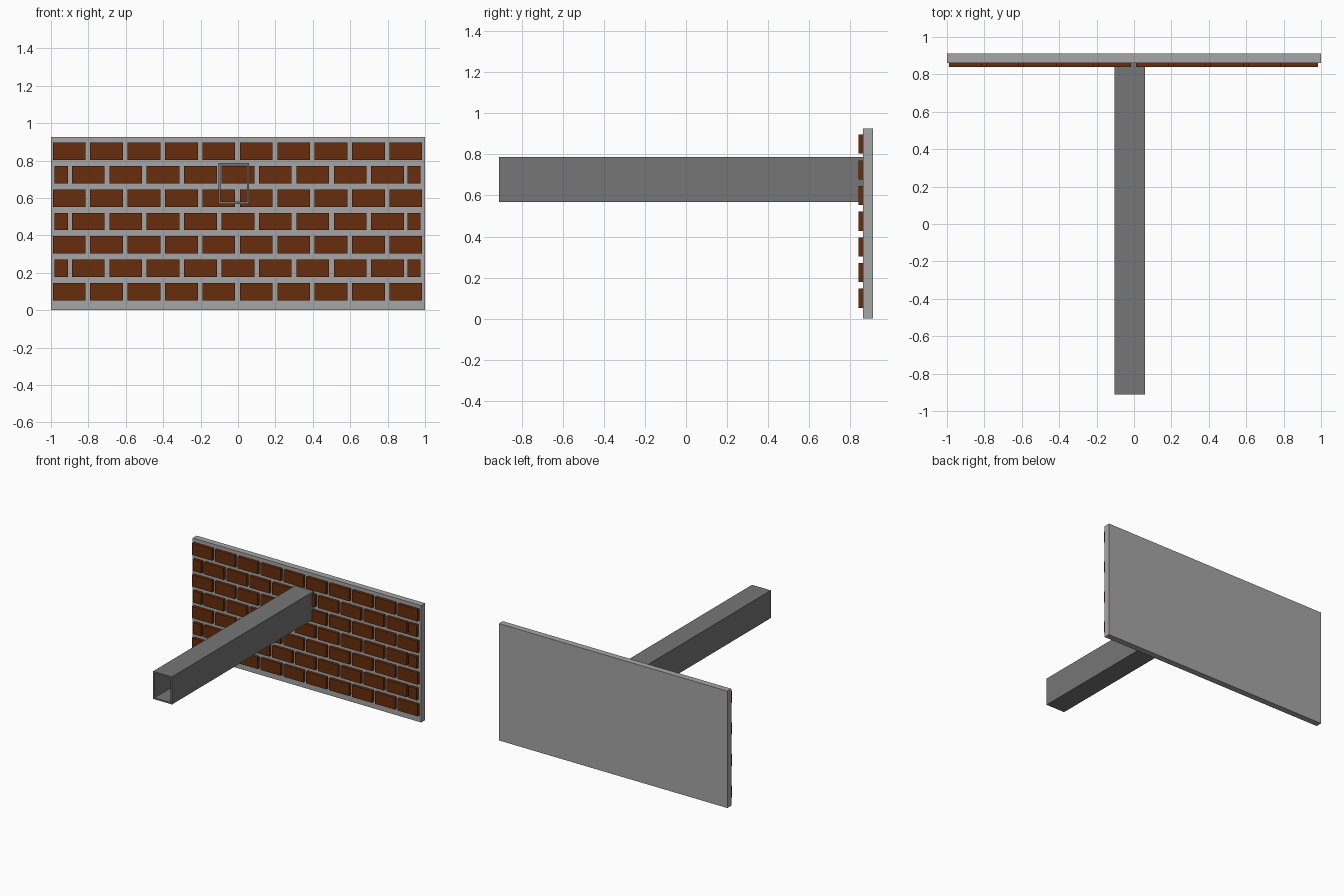
import bpy
import bmesh
from mathutils import Matrix, Vector

cube = bpy.data.objects.get("Cube")
if cube:
    bpy.data.objects.remove(cube, do_unlink=True)


def make_material(name, rgb):
    mat = bpy.data.materials.new(name)
    mat.use_nodes = True
    mat.diffuse_color = (*rgb, 1)
    mat.node_tree.nodes["Principled BSDF"].inputs["Base Color"].default_value = (*rgb, 1)
    return mat


def add_box(bm, low, high):
    low, high = Vector(low), Vector(high)
    matrix = Matrix.Translation((low + high) / 2) @ Matrix.Diagonal((*(high - low), 1))
    bmesh.ops.create_cube(bm, size=1, matrix=matrix)


def make_object(name, bm, mat):
    mesh = bpy.data.meshes.new(name)
    bm.to_mesh(mesh)
    bm.free()
    mesh.materials.append(mat)
    obj = bpy.data.objects.new(name, mesh)
    bpy.context.collection.objects.link(obj)
    return obj


mortar = make_material("mortar grey", (0.38, 0.38, 0.38))
brick = make_material("brick brown", (0.135, 0.026, 0.004))
steel = make_material("steel grey", (0.18, 0.18, 0.18))

WALL_FRONT, BRICK_FRONT, END = 0.862, 0.839, 0.911

# Backing wall
bm = bmesh.new()
add_box(bm, (-1, WALL_FRONT, 0), (1, END, 0.925))
make_object("wall", bm, mortar)

# Brick courses: full rows alternate with rows that have a half brick at each end
PITCH, LENGTH, HEIGHT = 0.2, 0.175, 0.093
for row in range(7):
    bm = bmesh.new()
    z = 0.053 + row * 0.125
    if row % 2 == 0:
        spans = [(-0.99 + i * PITCH, LENGTH) for i in range(10)]
    else:
        spans = [(-0.888 + i * PITCH, LENGTH) for i in range(9)]
        spans += [(-0.98, 0.07), (0.907, 0.07)]
    for x, length in spans:
        add_box(bm, (x, BRICK_FRONT, z), (x + length, WALL_FRONT, z + HEIGHT))
    make_object(f"brick_course_{row + 1}", bm, brick)

# Hollow rectangular beam: inner and outer loops bridged into a tube
bm = bmesh.new()
X0, X1, Z0, Z1, T = -0.105, 0.06, 0.568, 0.787, 0.012


def loop(y, inset):
    a, b, c, d = X0 + inset, X1 - inset, Z0 + inset, Z1 - inset
    return [bm.verts.new((x, y, z)) for x, z in ((a, c), (b, c), (b, d), (a, d))]


rings = [loop(-END, 0), loop(WALL_FRONT, 0), loop(WALL_FRONT, T), loop(-END, T)]
for k, ring in enumerate(rings):
    other = rings[(k + 1) % 4]
    for i in range(4):
        j = (i + 1) % 4
        bm.faces.new((ring[i], ring[j], other[j], other[i]))
bmesh.ops.recalc_face_normals(bm, faces=bm.faces)
make_object("hollow_beam", bm, steel)
